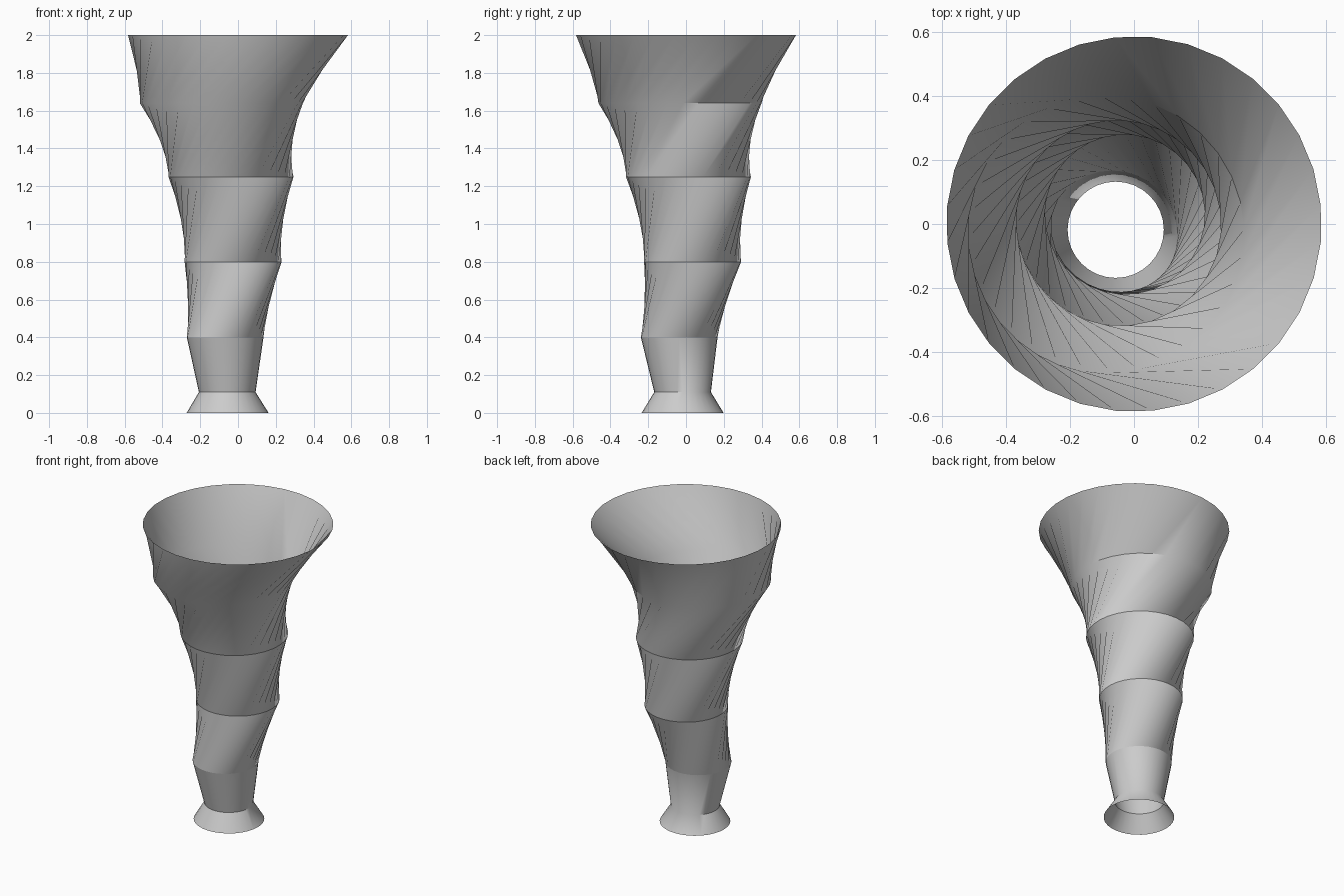
import bpy, math

if "Cube" in bpy.data.objects:
    bpy.data.objects.remove(bpy.data.objects["Cube"])

SIDES = 32


def loft(name, rings):
    """Open tube through rings of (z, centre x, centre y, radius, twist in degrees)."""
    verts, faces = [], []
    for z, cx, cy, r, twist in rings:
        for i in range(SIDES):
            a = math.tau * i / SIDES + math.radians(twist)
            verts.append((cx + r * math.cos(a), cy + r * math.sin(a), z))
    for k in range(len(rings) - 1):
        for i in range(SIDES):
            j = (i + 1) % SIDES
            a, b = k * SIDES, (k + 1) * SIDES
            faces.append((a + i, a + j, b + j, b + i))
    mesh = bpy.data.meshes.new(name)
    mesh.from_pydata(verts, [], faces)
    ob = bpy.data.objects.new(name, mesh)
    bpy.context.collection.objects.link(ob)
    bpy.ops.object.select_all(action='DESELECT')
    ob.select_set(True)
    bpy.context.view_layer.objects.active = ob
    bpy.ops.object.shade_smooth_by_angle(angle=math.radians(40))
    return ob


# Flared foot and neck
loft("vase_foot", [
    (0.00, -0.055, -0.018, 0.217, 0),
    (0.11, -0.057, -0.018, 0.150, 0),
    (0.40, -0.068, -0.036, 0.203, 0),
])

# Twisted, swaying body that widens to the open rim
loft("vase_body", [
    (0.40, -0.068, -0.036, 0.203, 0),
    (0.80, -0.026, 0.035, 0.257, 36),
    (1.25, -0.037, 0.013, 0.331, 81),
    (1.64, -0.088, -0.032, 0.432, 126),
    (2.00, 0.000, 0.000, 0.585, 152),
])
